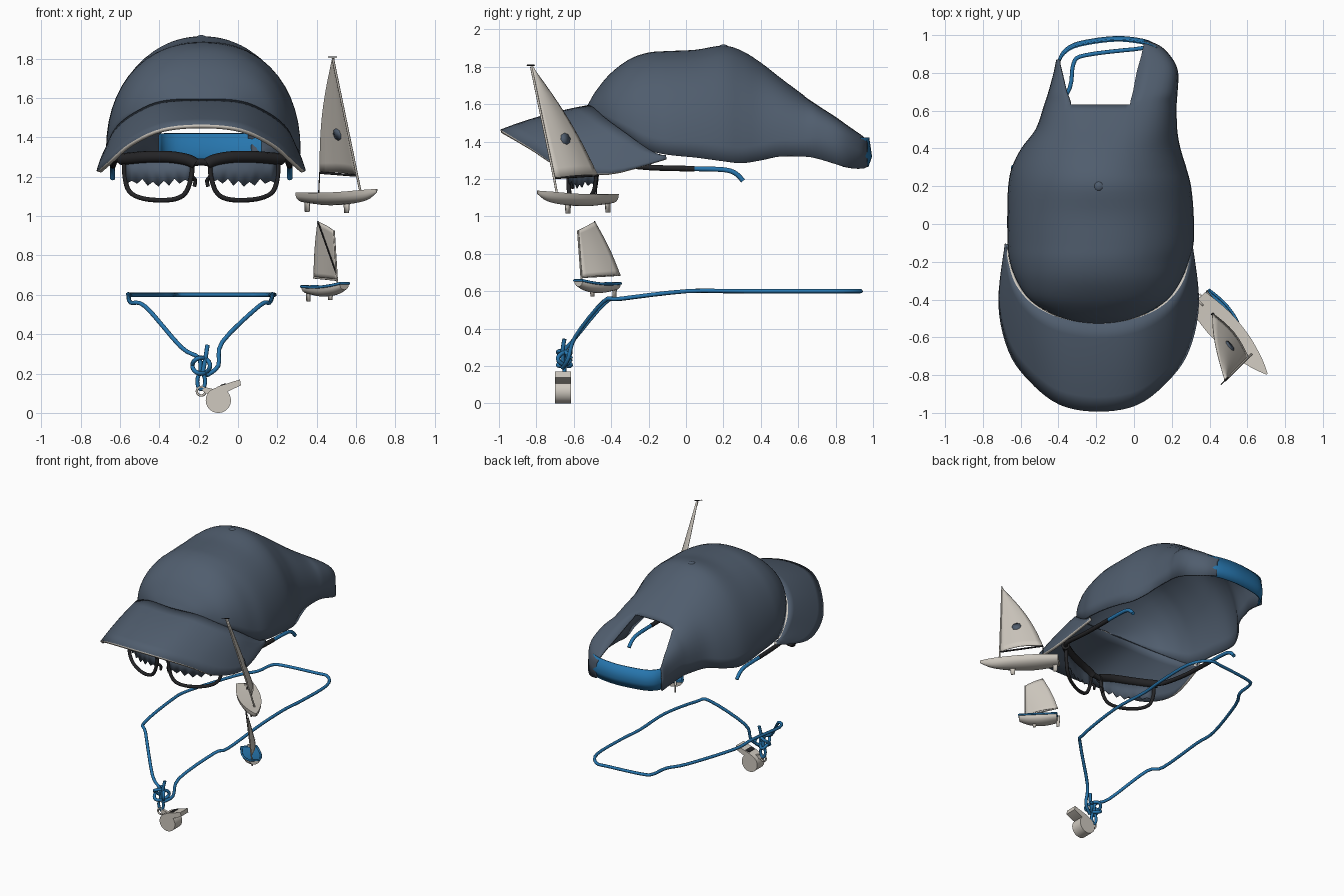
import bpy, bmesh, math
from mathutils import Vector

if "Cube" in bpy.data.objects:
    bpy.data.objects.remove(bpy.data.objects["Cube"])

def material(name, rgb):
    m = bpy.data.materials.new(name)
    m.diffuse_color = (*rgb, 1)
    m.use_nodes = True
    m.node_tree.nodes["Principled BSDF"].inputs["Base Color"].default_value = m.diffuse_color
    return m

SLATE = material("slate_fabric", (0.08, 0.11, 0.155))
BLUE = material("blue", (0.02, 0.18, 0.42))
LIGHT = material("warm_light_grey", (0.62, 0.58, 0.52))
BLACK = material("black", (0.018, 0.018, 0.02))
CX = -0.187                                   # centre of cap and glasses

def smooth(pts, k=4, cyclic=False):
    """Catmull-Rom through tuples of any size."""
    n, out = len(pts), []
    get = lambda i: pts[i % n] if cyclic else pts[max(0, min(n - 1, i))]
    for i in range(n if cyclic else n - 1):
        p = [get(i + j) for j in (-1, 0, 1, 2)]
        for s in range(k):
            t = s / k
            out.append(tuple(0.5 * (2 * b + (c - a) * t + (2 * a - 5 * b + 4 * c - d) * t * t
                                    + (3 * b - a - 3 * c + d) * t ** 3) for a, b, c, d in zip(*p)))
    return out if cyclic else out + [tuple(pts[-1])]

def activate(ob):
    bpy.ops.object.select_all(action='DESELECT')
    ob.select_set(True)
    bpy.context.view_layer.objects.active = ob

def build(name, verts, faces, mats, thick=0, offset=0, rim=0):
    me = bpy.data.meshes.new(name)
    me.from_pydata([tuple(v) for v in verts], [], faces)
    bm = bmesh.new()
    bm.from_mesh(me)
    bmesh.ops.recalc_face_normals(bm, faces=bm.faces)
    bm.to_mesh(me)
    bm.free()
    ob = bpy.data.objects.new(name, me)
    bpy.context.collection.objects.link(ob)
    for m in mats:
        me.materials.append(m)
    if thick:
        s = ob.modifiers.new("thickness", 'SOLIDIFY')
        s.thickness, s.offset, s.material_offset_rim = thick, offset, rim
    activate(ob)
    bpy.ops.object.shade_smooth_by_angle(angle=math.radians(40))
    return ob

def grid(name, rows, mats, keep=lambda r, c: True, **kw):
    n = len(rows[0])
    faces = [(r * n + c, r * n + c + 1, (r + 1) * n + c + 1, (r + 1) * n + c)
             for r in range(len(rows) - 1) for c in range(n - 1) if keep(r, c)]
    return build(name, [v for row in rows for v in row], faces, mats, **kw)

def tube(name, pts, r, mat, cyclic=False, k=4):
    cu = bpy.data.curves.new(name, 'CURVE')
    cu.dimensions, cu.bevel_depth, cu.bevel_resolution, cu.use_fill_caps = '3D', r, 2, True
    pts = smooth(pts, k, cyclic) if k > 1 else pts
    sp = cu.splines.new('POLY')
    sp.points.add(len(pts) - 1)
    for q, p in zip(sp.points, pts):
        q.co = (*p, 1)
    sp.use_cyclic_u = cyclic
    cu.materials.append(mat)
    ob = bpy.data.objects.new(name, cu)
    bpy.context.collection.objects.link(ob)
    activate(ob)
    bpy.ops.object.convert(target='MESH')
    bpy.ops.object.shade_smooth_by_angle(angle=math.radians(50))

# Cap crown: arched sections along y (y, left, right, bottom, top, opening left, opening right, squareness)
S = [(-.525, -.23, -.145, 1.575, 1.582, .5, .5, 2), (-.51, -.32, -.055, 1.57, 1.612, .5, .5, 2),
     (-.475, -.42, .045, 1.545, 1.67, .5, .5, 2.1), (-.4, -.545, .17, 1.49, 1.76, .5, .5, 2.2),
     (-.3, -.615, .243, 1.42, 1.835, .5, .5, 2.2), (-.2, -.652, .283, 1.355, 1.87, .5, .5, 2.2),
     (-.1, -.663, .31, 1.33, 1.878, .5, .5, 2.2), (.05, -.665, .31, 1.315, 1.885, .5, .5, 2.2),
     (.2, -.66, .296, 1.295, 1.907, .5, .45, 2.1), (.3, -.64, .27, 1.285, 1.878, .5, .4, 2.1),
     (.4, -.59, .24, 1.30, 1.815, .55, .35, 2.2), (.5, -.515, .223, 1.32, 1.737, .58, .32, 2.5),
     (.63, -.47, .22, 1.32, 1.64, .61, .3, 3), (.7, -.447, .225, 1.31, 1.59, .726, .315, 4),
     (.8, -.42, .228, 1.28, 1.525, .877, .34, 5), (.87, -.405, .2, 1.26, 1.475, .967, .45, 6),
     (.935, -.38, .14, 1.255, 1.432, .967, .646, 6), (.965, -.36, .07, 1.265, 1.415, .967, .916, 6)]
rows = []
for y, xl, xr, zb, zt, ul, ur, n in smooth(S, 4):
    al = math.acos(min(ul, .99) ** (n / 2))
    ar = math.pi - math.acos(min(ur, .99) ** (n / 2))
    angles = [al * i / 9 for i in range(9)] + [al + (ar - al) * i / 14 for i in range(14)] \
        + [ar + (math.pi - ar) * i / 9 for i in range(10)]
    row = []
    for a in angles:
        c, s = math.cos(a), max(0, math.sin(a))
        row.append(((xl + xr) / 2 - (xr - xl) / 2 * math.copysign(abs(c) ** (2 / n), c), y,
                    zb + (zt - zb) * s ** (2 / n)))
    rows.append(row)
def crown_face(r, c):
    y = rows[r][0][1]
    return y < .869 if c < 9 else (y < .629 if c < 23 else True)
grid("cap_crown", rows, [SLATE], crown_face, thick=.012)

# Crown button
bpy.ops.mesh.primitive_uv_sphere_add(segments=16, ring_count=8, radius=.026, location=(CX, .2, 1.905))
button = bpy.context.object
button.name, button.scale = "cap_button", (1, 1, .55)
button.data.materials.append(SLATE)
bpy.ops.object.shade_smooth()

# Cap brim: half curves mirrored, lofted, with a light rim
def mirrored(half):
    return [(CX - d, y, z) for d, y, z in reversed(half[1:])] + [(CX + d, y, z) for d, y, z in half]
inner = smooth(mirrored([(0, -.525, 1.585), (.2, -.495, 1.575), (.34, -.425, 1.515), (.43, -.32, 1.44),
                         (.47, -.2, 1.355), (.483, -.11, 1.31)]), 5)
outer = smooth(mirrored([(0, -.99, 1.455), (.2, -.955, 1.435), (.36, -.83, 1.36), (.47, -.67, 1.265),
                         (.522, -.42, 1.225), (.487, -.105, 1.305)]), 5)
rows = [[tuple(a + (b - a) * t / 6 + (.05 * t / 6 * (1 - t / 6) if i == 2 else 0)
               for i, (a, b) in enumerate(zip(p, q))) for p, q in zip(inner, outer)] for t in range(7)]
grid("cap_brim", rows, [SLATE, LIGHT], thick=.02, rim=1)

# Back strap
path = smooth([(-.402, .86), (-.37, .92), (-.29, .963), (-.1, .99), (.05, .975), (.12, .945)])
grid("cap_strap", [[(x, y - .02, 1.265) for x, y in path], [(x, y, 1.32) for x, y in path],
                   [(x, y - .015, 1.42) for x, y in path]], [BLUE], thick=.01)

# Glasses: wrapped around the face by a parabola
def wrap(d, z):
    return (CX + d, -.63 + 1.0 * d * d, z)
for side, s in (("left", -1), ("right", 1)):
    rim = [(.045, 1.27), (.05, 1.2), (.075, 1.125), (.12, 1.09), (.2, 1.08), (.3, 1.09),
           (.365, 1.125), (.388, 1.2), (.39, 1.28)]
    tube(side + "_rim", [wrap(s * d, z) for d, z in rim], .012, BLACK)
    brow = [(.03, 1.265), (.07, 1.285), (.16, 1.3), (.28, 1.3), (.37, 1.292), (.41, 1.29)]
    tube(side + "_brow", [wrap(s * d, z) for d, z in brow], .03, BLACK)
    low = [1.17, 1.185, 1.165, 1.19, 1.155, 1.18, 1.15, 1.175, 1.155, 1.19, 1.165, 1.18, 1.165]
    grid(side + "_lens", [[wrap(s * (.055 + .325 * i / 12), z) for i, z in enumerate(low)],
                          [wrap(s * (.055 + .325 * i / 12), 1.29) for i in range(13)]], [SLATE], thick=.006)
    tube(side + "_nose_pad", [(CX + s * .045, -.63, 1.2), (CX + s * .03, -.61, 1.18),
                              (CX + s * .035, -.605, 1.15)], .01, BLACK)
    tube(side + "_temple", [(CX + s * .41, -.46, 1.29), (CX + s * .435, -.4, 1.285),
                            (CX + s * .445, -.2, 1.262), (CX + s * .45, .045, 1.255)], .015, BLACK)
    tube(side + "_temple_tip", [(CX + s * .45, .045, 1.255), (CX + s * .45, .2, 1.25),
                                (CX + s * .45, .265, 1.23), (CX + s * .45, .305, 1.19)], .013, BLUE)
tube("bridge", [wrap(d, z) for d, z in ((-.06, 1.265), (0, 1.275), (.06, 1.265))], .018, BLACK)

# Lanyard loop
tube("lanyard", [(-.19, -.65, .2), (-.2, -.65, .28), (-.29, -.605, .335), (-.47, -.43, .54),
                 (-.545, -.34, .56), (-.555, 0, .6), (-.545, .2, .6), (-.42, .58, .6), (-.34, .72, .6),
                 (-.32, .85, .6), (-.26, .893, .6), (0, .925, .6), (.1, .925, .6), (.18, .8, .6),
                 (.18, .5, .6), (.165, .31, .6), (.175, 0, .6), (.16, -.35, .56), (.11, -.44, .545),
                 (-.08, -.59, .36), (-.1, -.63, .24), (-.16, -.66, .19)], .011, BLUE)
# Knot, loose end and hanging loop
tube("lanyard_knot", [(-.187 + .045 * math.cos(a), -.65 + .035 * math.cos(a * 1.5), .24 + .04 * math.sin(a))
                      for a in [i * .5 for i in range(26)]], .011, BLUE, k=2)
tube("lanyard_end", [(-.18, -.66, .2), (-.165, -.66, .28), (-.155, -.65, .345)], .011, BLUE)
tube("lanyard_hanger", [(-.187 + .02 * math.cos(a), -.65, .16 + .04 * math.sin(a))
                        for a in [i * math.pi / 4 for i in range(8)]], .01, BLUE, True)

# Whistle
tube("whistle_ring", [(-.187 + .022 * math.cos(a), -.655, .11 + .022 * math.sin(a))
                      for a in [i * math.pi / 5 for i in range(10)]], .006, LIGHT, True)
bpy.ops.mesh.primitive_cylinder_add(vertices=40, radius=.064, depth=.086, location=(-.1, -.657, .064),
                                    rotation=(math.pi / 2, 0, 0))
bpy.context.object.name = "whistle_barrel"
bpy.context.object.data.materials.append(LIGHT)
bpy.ops.object.shade_smooth_by_angle()
def prism(name, prof, y0, y1, mat):
    n = len(prof)
    build(name, [(x, y, z) for y in (y0, y1) for x, z in prof],
          [tuple(range(n)), tuple(range(n, 2 * n))] + [(i, (i + 1) % n, n + (i + 1) % n, n + i) for i in range(n)], [mat])
prism("whistle_mouthpiece", [(-.15, .105), (-.06, .105), (.015, .14), (.01, .17), (-.1, .135)], -.7, -.614, LIGHT)
prism("whistle_tab", [(-.185, .115), (-.14, .085), (-.12, .12), (-.165, .13)], -.665, -.647, LIGHT)
prism("whistle_slot", [(-.09, .136), (-.06, .145), (-.06, .151), (-.09, .142)], -.69, -.624, BLACK)

# Sailing boats
def hull(name, stern, bow, sections, mats):
    a, b = Vector(stern), Vector(bow)
    side = Vector((-(b - a).y, (b - a).x)).normalized()
    verts, faces, n = [], [], 11
    for t, hb, zk, zd in smooth(sections, 4):
        c = a.lerp(b, t)
        for i in range(n):
            p = c + side * hb * math.cos(math.pi * i / (n - 1))
            verts.append((p.x, p.y, zd - (zd - zk) * math.sin(math.pi * i / (n - 1)) ** .8))
    m = len(verts) // n
    for r in range(m - 1):
        faces += [(r * n + c, r * n + (c + 1) % n, (r + 1) * n + (c + 1) % n, (r + 1) * n + c) for c in range(n)]
    faces += [tuple(range(n)), tuple(range((m - 1) * n, m * n))]
    ob = build(name, verts, faces, mats)
    for i in range(m - 1):
        ob.data.polygons[i * n + n - 1].material_index = len(mats) - 1       # deck
    return verts[::n], verts[n - 1::n]

def foil(name, stern, bow, t, w, z0, z1):
    a, b = Vector(stern), Vector(bow)
    p, q = a.lerp(b, t), a.lerp(b, t) + (b - a).normalized() * w
    r = (b - a).normalized() * w * .5
    build(name, [(p.x, p.y, z1), (q.x, q.y, z1), (q.x - r.x * .4, q.y - r.y * .4, z0),
                 (p.x + r.x * .3, p.y + r.y * .3, z0)], [(0, 1, 2, 3)], [LIGHT], thick=.01)

def sail(name, tack, head, peak, clew, belly, roach):
    tack, head, peak, clew = map(Vector, (tack, head, peak, clew))
    nrm = (clew - tack).cross(head - tack).normalized()
    rows = []
    for i in range(13):
        t = i / 12
        l, e = tack.lerp(head, t), clew.lerp(peak, t)
        e = e + (clew - tack).normalized() * roach * math.sin(math.pi * t)
        rows.append([l.lerp(e, s / 8) + nrm * belly * math.sin(math.pi * s / 8) * (1 - t * .6) for s in range(9)])
    grid(name, rows, [LIGHT], thick=.004)
    return rows, nrm

# Large dinghy
st, bw = (.335, -.4), (.705, -.795)
hull("large_boat_hull", st, bw, [(0, .06, 1.07, 1.12), (.3, .08, 1.055, 1.118), (.6, .07, 1.06, 1.122),
                                 (.85, .037, 1.08, 1.132), (1, .004, 1.12, 1.138)], [LIGHT])
foil("large_boat_daggerboard", st, bw, .55, .04, 1.015, 1.08)
foil("large_boat_rudder", st, bw, .01, .04, 1.02, 1.12)
tack, head, clew = (.605, -.705, 1.205), (.482, -.828, 1.8), (.415, -.472, 1.22)
rows, nrm = sail("large_boat_sail", tack, head, (.478, -.822, 1.8), clew, .025, .03)
tube("large_boat_mast", [(.625, -.688, 1.11), tack, head], .006, LIGHT, k=1)
tube("large_boat_boom", [tack, clew], .006, BLACK, k=1)
tube("large_boat_sheet", [clew, (.41, -.48, 1.12)], .003, BLACK, k=1)
tube("large_boat_wind_vane", [(.46, -.85, 1.808), (.5, -.81, 1.808)], .003, BLACK, k=1)
# Plain round sail patch, one on each face
c = Vector(rows[4][4])
u = (Vector(rows[4][5]) - Vector(rows[4][3])).normalized()
v = u.cross(nrm)
build("sail_patch", [c + u * .032 * math.cos(i * math.pi / 4) + v * .032 * math.sin(i * math.pi / 4)
                     for i in range(8)], [tuple(range(8))], [SLATE], thick=.009)

# Small pram dinghy with blue inside and gunwale
st, bw = (.36, -.385), (.54, -.575)
port, star = hull("small_boat_hull", st, bw, [(0, .053, .605, .642), (.4, .064, .59, .638),
                                              (.75, .054, .6, .645), (1, .032, .625, .658)], [LIGHT, BLUE])
tube("small_boat_gunwale", port + star[::-1], .007, BLUE, True, k=1)
foil("small_boat_daggerboard", st, bw, .55, .03, .573, .61)
foil("small_boat_rudder", st, bw, -.07, .03, .567, .65)
tack, head, peak, clew = (.503, -.56, .675), (.487, -.578, .925), (.405, -.488, .973), (.385, -.352, .687)
sail("small_boat_sail", tack, head, peak, clew, .015, .01)
tube("small_boat_mast", [(.508, -.55, .63), tack, head], .005, LIGHT, k=1)
tube("small_boat_boom", [tack, clew], .005, LIGHT, k=1)
tube("small_boat_sprit", [(.502, -.562, .7), peak], .004, BLACK, k=1)
